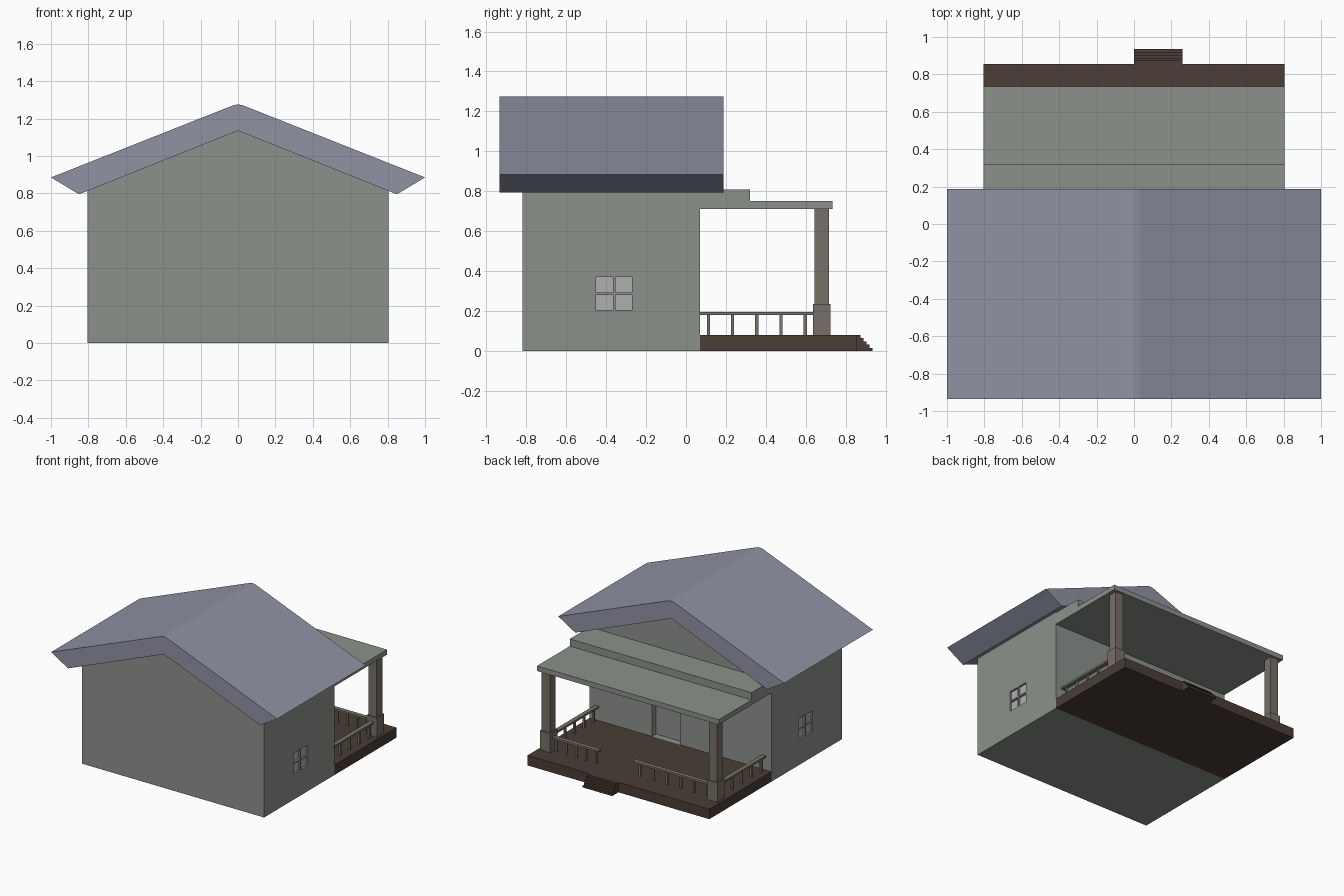
import bpy, bmesh, math

if "Cube" in bpy.data.objects:
    bpy.data.objects.remove(bpy.data.objects["Cube"])

def material(name, r, g, b):
    m = bpy.data.materials.new(name)
    m.diffuse_color = (r, g, b, 1)
    m.use_nodes = True
    m.node_tree.nodes["Principled BSDF"].inputs["Base Color"].default_value = m.diffuse_color
    return m

WALL = material("wall_paint", 0.26, 0.285, 0.26)
ROOF = material("roof_slate", 0.28, 0.29, 0.37)
WOOD = material("dark_wood", 0.07, 0.048, 0.037)
POST = material("post_stone", 0.19, 0.16, 0.14)
RAIL = material("rail_paint", 0.19, 0.18, 0.14)
PANE = material("window_pane", 0.43, 0.43, 0.43)

def finish(name, bm, mat):
    bmesh.ops.recalc_face_normals(bm, faces=bm.faces)
    me = bpy.data.meshes.new(name)
    bm.to_mesh(me)
    bm.free()
    ob = bpy.data.objects.new(name, me)
    bpy.context.collection.objects.link(ob)
    if mat:
        me.materials.append(mat)
    return ob

def boxes(name, spans, mat=None):
    """One object made of boxes given as (x0, x1, y0, y1, z0, z1)."""
    bm = bmesh.new()
    for x0, x1, y0, y1, z0, z1 in spans:
        vs = bmesh.ops.create_cube(bm, size=1)["verts"]
        for v in vs:
            v.co = ((x0 + x1) / 2 + v.co.x * (x1 - x0),
                    (y0 + y1) / 2 + v.co.y * (y1 - y0),
                    (z0 + z1) / 2 + v.co.z * (z1 - z0))
    return finish(name, bm, mat)

def extrude(name, pts, place, a, b, mat):
    """Extrude a 2D profile from a to b; place maps (u, v, t) to xyz."""
    bm = bmesh.new()
    f = bm.faces.new([bm.verts.new(place(u, v, a)) for u, v in pts])
    r = bmesh.ops.extrude_face_region(bm, geom=[f])
    d = [q - p for p, q in zip(place(0, 0, a), place(0, 0, b))]
    bmesh.ops.translate(bm, vec=d, verts=[g for g in r["geom"] if isinstance(g, bmesh.types.BMVert)])
    return finish(name, bm, mat)

along_y = lambda u, v, t: (u, t, v)
along_x = lambda u, v, t: (t, u, v)
W, Y0, Y1 = 0.805, -0.82, 0.07

# House body with gables
house = extrude("house_walls", [(-W, 0), (W, 0), (W, 0.813), (0, 1.135), (-W, 0.813)],
                along_y, Y0, Y1, WALL)

# Openings for the door and both side windows
wy0, wy1, wz0, wz1, dep = -0.45, -0.27, 0.205, 0.37, 0.02
cutter = boxes("opening_cutter", [(0.0, 0.25, Y1 - 0.05, Y1 + 0.1, 0.08, 0.55),
                                  (W - dep, W + 0.1, wy0, wy1, wz0, wz1),
                                  (-W - 0.1, -W + dep, wy0, wy1, wz0, wz1)])
cutter.hide_render = True
cutter.hide_viewport = True
mod = house.modifiers.new("openings", "BOOLEAN")
mod.object = cutter
mod.operation = "DIFFERENCE"
mod.solver = "EXACT"

# Window panes and glazing bars
ym, zm = (wy0 + wy1) / 2, (wz0 + wz1) / 2
for side, s in (("right", 1), ("left", -1)):
    xo, xi = s * W, s * (W - dep)
    xp = s * (W - dep + 0.005)
    boxes(side + "_window_panes", [(*sorted((xi, xp)), wy0, wy1, wz0, wz1)], PANE)
    bx = sorted((xp, xo))
    boxes(side + "_window_bars", [(*bx, ym - 0.006, ym + 0.006, wz0, wz1),
                                  (*bx, wy0, ym - 0.006, zm - 0.006, zm + 0.006),
                                  (*bx, ym + 0.006, wy1, zm - 0.006, zm + 0.006)], WALL)

# Main roof with rounded ridge
half = [(0.85, 0.795), (1.0, 0.885), (0.045, 1.263), (0.022, 1.272)]
profile = [(0, 1.135)] + half + [(0, 1.275)] + [(-x, z) for x, z in reversed(half)]
roof = extrude("main_roof", profile, along_y, -0.935, 0.187, ROOF)
bpy.context.view_layer.objects.active = roof
roof.select_set(True)
bpy.ops.object.shade_smooth_by_angle(angle=math.radians(25))

# Stepped porch roof
extrude("porch_roof", [(Y1, 0.71), (0.735, 0.71), (0.735, 0.75), (0.32, 0.75), (0.32, 0.808), (Y1, 0.808)],
        along_x, -W, W, WALL)

# Porch floor and entry steps
boxes("porch_floor", [(-W, W, Y1, 0.855, 0, 0.08)], WOOD)
stairs, n = [(0.855, 0)], 5
for i in range(n):
    y = 0.935 - i * 0.0155
    stairs += [(y, 0.08 * i / n), (y, 0.08 * (i + 1) / n)]
stairs.append((0.855, 0.08))
extrude("entry_steps", stairs, along_x, 0.0, 0.26, WOOD)

# Porch posts with wider bases
PX, PY = 0.74, 0.68
for side, s in (("right", 1), ("left", -1)):
    c = s * PX
    boxes(side + "_post", [(c - 0.045, c + 0.045, PY - 0.045, PY + 0.045, 0.08, 0.235),
                           (c - 0.036, c + 0.036, PY - 0.036, PY + 0.036, 0.235, 0.71)], POST)

# Railings: a top rail on evenly spaced balusters
def railing(name, a, b, fixed, count, first, last, axis):
    h, t = 0.017, 0.008
    spans = [(a, b, fixed - h, fixed + h, 0.18, 0.196)]
    for i in range(count):
        p = first + (last - first) * i / (count - 1)
        spans.append((p - t, p + t, fixed - t, fixed + t, 0.08, 0.18))
    if axis == "y":
        spans = [(q[2], q[3], q[0], q[1], q[4], q[5]) for q in spans]
    boxes(name, spans, RAIL)

railing("right_side_railing", Y1, PY - 0.045, PX, 5, 0.112, 0.597, "y")
railing("left_side_railing", Y1, PY - 0.045, -PX, 5, 0.112, 0.597, "y")
railing("front_railing_right", 0.29, PX - 0.045, PY, 5, 0.317, 0.67, "x")
railing("front_railing_left", -PX + 0.045, -0.02, PY, 6, -0.67, -0.07, "x")
